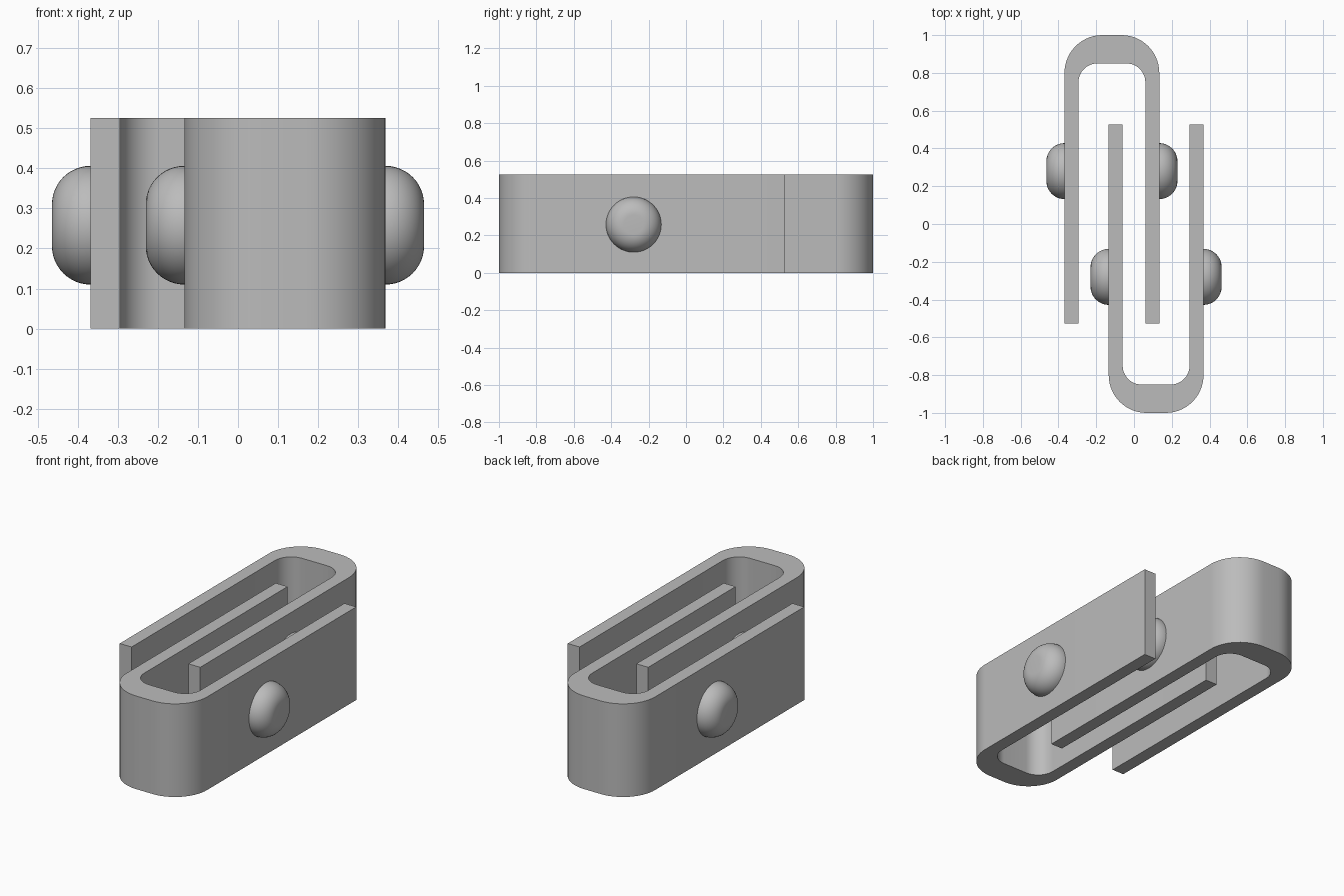
import bpy, bmesh
from math import pi, sin, cos, radians
from mathutils import Matrix, Vector

cube = bpy.data.objects.get("Cube")
if cube:
    bpy.data.objects.remove(cube, do_unlink=True)

HEIGHT = 0.525
X_MIN, X_MAX = -0.134, 0.368      # outer width of one clip
Y_BEND, Y_TIP = -1.0, 0.528       # closed end and open end
WALL, BEND_WALL = 0.074, 0.15

metal = bpy.data.materials.new("grey metal")
metal.use_nodes = True
metal.diffuse_color = (0.5, 0.5, 0.5, 1)
metal.node_tree.nodes["Principled BSDF"].inputs["Base Color"].default_value = (0.5, 0.5, 0.5, 1)


def finish(bm, name, turn):
    """Turn the part about the vertical axis and add it to the scene."""
    bmesh.ops.transform(bm, matrix=Matrix.Rotation(turn, 4, 'Z'), verts=bm.verts)
    bmesh.ops.recalc_face_normals(bm, faces=bm.faces)
    mesh = bpy.data.meshes.new(name)
    bm.to_mesh(mesh)
    bm.free()
    mesh.materials.append(metal)
    obj = bpy.data.objects.new(name, mesh)
    bpy.context.collection.objects.link(obj)
    bpy.ops.object.select_all(action='DESELECT')
    obj.select_set(True)
    bpy.context.view_layer.objects.active = obj
    bpy.ops.object.shade_smooth_by_angle(angle=radians(30))


def u_path(x0, x1, y_bend, radius, steps=14):
    """U-shaped line with two rounded corners, from left tip to right tip."""
    pts = [(x0, Y_TIP)]
    for cx, start in ((x0 + radius, pi), (x1 - radius, 1.5 * pi)):
        for i in range(steps + 1):
            a = start + i / steps * pi / 2
            pts.append((cx + radius * cos(a), y_bend + radius + radius * sin(a)))
    return pts + [(x1, Y_TIP)]


def clip(name, turn):
    """Bent strip: bridge the outer and inner lines, then raise it."""
    bm = bmesh.new()
    outer = u_path(X_MIN, X_MAX, Y_BEND, 0.2)
    inner = u_path(X_MIN + WALL, X_MAX - WALL, Y_BEND + BEND_WALL, 0.1)
    rows = [[bm.verts.new((x, y, 0)) for x, y in line] for line in (outer, inner)]
    for i in range(len(outer) - 1):
        bm.faces.new((rows[0][i], rows[0][i + 1], rows[1][i + 1], rows[1][i]))
    raised = bmesh.ops.extrude_face_region(bm, geom=bm.faces[:])["geom"]
    bmesh.ops.translate(bm, vec=(0, 0, HEIGHT),
                        verts=[g for g in raised if isinstance(g, bmesh.types.BMVert)])
    finish(bm, name, turn)


def knob(name, side, turn, radius=0.148, depth=0.096, steps=12):
    """Round button with a filleted rim, turned around a sideways axis."""
    bm = bmesh.new()
    flat = radius - depth
    profile = [(-0.02, 0), (-0.02, radius)]
    for i in range(steps + 1):
        a = i / steps * pi / 2
        profile.append((depth * sin(a), flat + depth * cos(a)))
    profile.append((depth, 0))
    verts = [bm.verts.new((side * d, 0, r)) for d, r in profile]
    edges = [bm.edges.new(pair) for pair in zip(verts, verts[1:])]
    bmesh.ops.spin(bm, geom=verts + edges, cent=(0, 0, 0), axis=(1, 0, 0),
                   angle=2 * pi, steps=48)
    bmesh.ops.remove_doubles(bm, verts=bm.verts, dist=0.0001)
    wall_x = X_MAX if side > 0 else X_MIN
    bmesh.ops.translate(bm, vec=Vector((wall_x, -0.28, 0.258)), verts=bm.verts)
    finish(bm, name, turn)


# Two identical interlocking clips, one turned half round
for label, turn in (("front", 0), ("back", pi)):
    clip(label + "_clip", turn)
    for side in (1, -1):
        place = "outer" if side > 0 else "inner"
        knob(f"{label}_clip_{place}_knob", side, turn)
